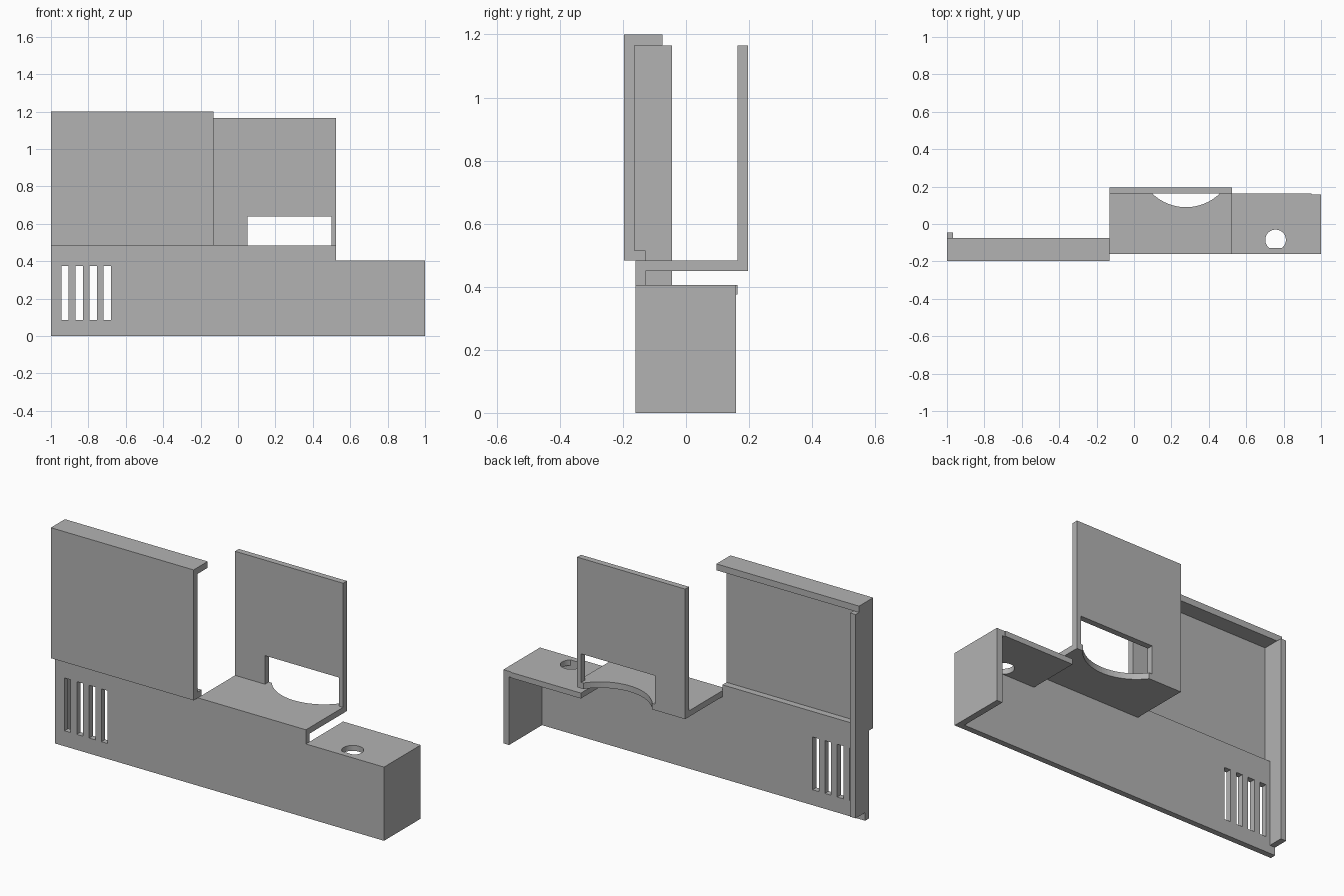
import bpy
import bmesh
import math
from mathutils import Vector

cube = bpy.data.objects.get("Cube")
if cube:
    bpy.data.objects.remove(cube, do_unlink=True)

grey = bpy.data.materials.new("plain grey")
grey.use_nodes = True
colour = (0.45, 0.45, 0.45, 1)
grey.diffuse_color = colour
grey.node_tree.nodes["Principled BSDF"].inputs["Base Color"].default_value = colour


def extrude(name, points, axis, start, end):
    """Extrude a flat profile along one axis; points list the other two axes in order."""
    def place(a, b, c):
        return Vector({"x": (c, a, b), "y": (a, c, b), "z": (a, b, c)}[axis])

    bm = bmesh.new()
    face = bm.faces.new([bm.verts.new(place(a, b, start)) for a, b in points])
    moved = bmesh.ops.extrude_face_region(bm, geom=[face])["geom"]
    shift = place(0, 0, end - start)
    bmesh.ops.translate(bm, vec=shift, verts=[v for v in moved if isinstance(v, bmesh.types.BMVert)])
    bmesh.ops.recalc_face_normals(bm, faces=bm.faces)
    mesh = bpy.data.meshes.new(name)
    bm.to_mesh(mesh)
    bm.free()
    mesh.materials.append(grey)
    obj = bpy.data.objects.new(name, mesh)
    bpy.context.scene.collection.objects.link(obj)
    return obj


def rect(a0, a1, b0, b1):
    return [(a0, b0), (a1, b0), (a1, b1), (a0, b1)]


def circle(a, b, r, n=64):
    return [(a + r * math.cos(math.tau * i / n), b + r * math.sin(math.tau * i / n)) for i in range(n)]


def cut(obj, cutters):
    """Subtract the cutters from the part, then discard them."""
    for cutter in cutters:
        cutter.hide_render = True
        mod = obj.modifiers.new("cut", "BOOLEAN")
        mod.operation = "DIFFERENCE"
        mod.solver = "EXACT"
        mod.object = cutter
    graph = bpy.context.evaluated_depsgraph_get()
    mesh = bpy.data.meshes.new_from_object(obj.evaluated_get(graph))
    obj.modifiers.clear()
    obj.data = mesh
    for cutter in cutters:
        bpy.data.objects.remove(cutter, do_unlink=True)


FRONT, INNER = -0.16, -0.128      # front plate faces
STEP_X, SHELF_Z, BOX_Z = 0.525, 0.483, 0.405

# Front plate with four vent slots
front_plate = extrude("front_plate", [(-1, 0), (1, 0), (1, BOX_Z), (STEP_X, BOX_Z),
                                      (STEP_X, SHELF_Z), (-1, SHELF_Z)], "y", FRONT, INNER)
slots = []
for i in range(4):
    x = -0.943 + 0.075 * i
    slots.append(extrude("slot_cutter", rect(x, x + 0.038, 0.085, 0.375), "y", -0.3, 0))
cut(front_plate, slots)

# Shelf and upright back plate, with a window and a round notch
shelf = extrude("shelf_and_back_plate", [(INNER, 0.45), (0.196, 0.45), (0.196, 1.165), (0.163, 1.165),
                                         (0.163, SHELF_Z), (INNER, SHELF_Z)], "x", -0.132, STEP_X)
cut(shelf, [extrude("window_cutter", rect(0.05, 0.5, SHELF_Z, 0.64), "y", 0.12, 0.3),
            extrude("notch_cutter", circle(0.278, 0.35, 0.26, 96), "z", 0.42, 0.55)])

# Box top with a round hole, and the box end wall
box_top = extrude("box_top", [(STEP_X, INNER), (0.965, INNER), (0.965, 0.158), (0.95, 0.158),
                              (0.95, 0.163), (STEP_X, 0.163)], "z", 0.375, BOX_Z)
cut(box_top, [extrude("hole_cutter", circle(0.757, -0.085, 0.055), "z", 0.3, 0.5)])
extrude("box_end", rect(INNER, 0.158, 0, BOX_Z), "x", 0.965, 1)

# Raised panel with top flange and bottom ledge
extrude("upper_panel", [(-0.197, SHELF_Z), (INNER, SHELF_Z), (INNER, 0.515), (-0.164, 0.515),
                        (-0.164, 1.165), (-0.075, 1.165), (-0.075, 1.2), (-0.197, 1.2)],
        "x", -1, -0.132)

# Tall side rib
extrude("side_rib", [(INNER, 0.045), (-0.045, 0.045), (-0.045, 1.165), (-0.164, 1.165),
                     (-0.164, 0.515), (INNER, 0.515)], "x", -1, -0.967)
